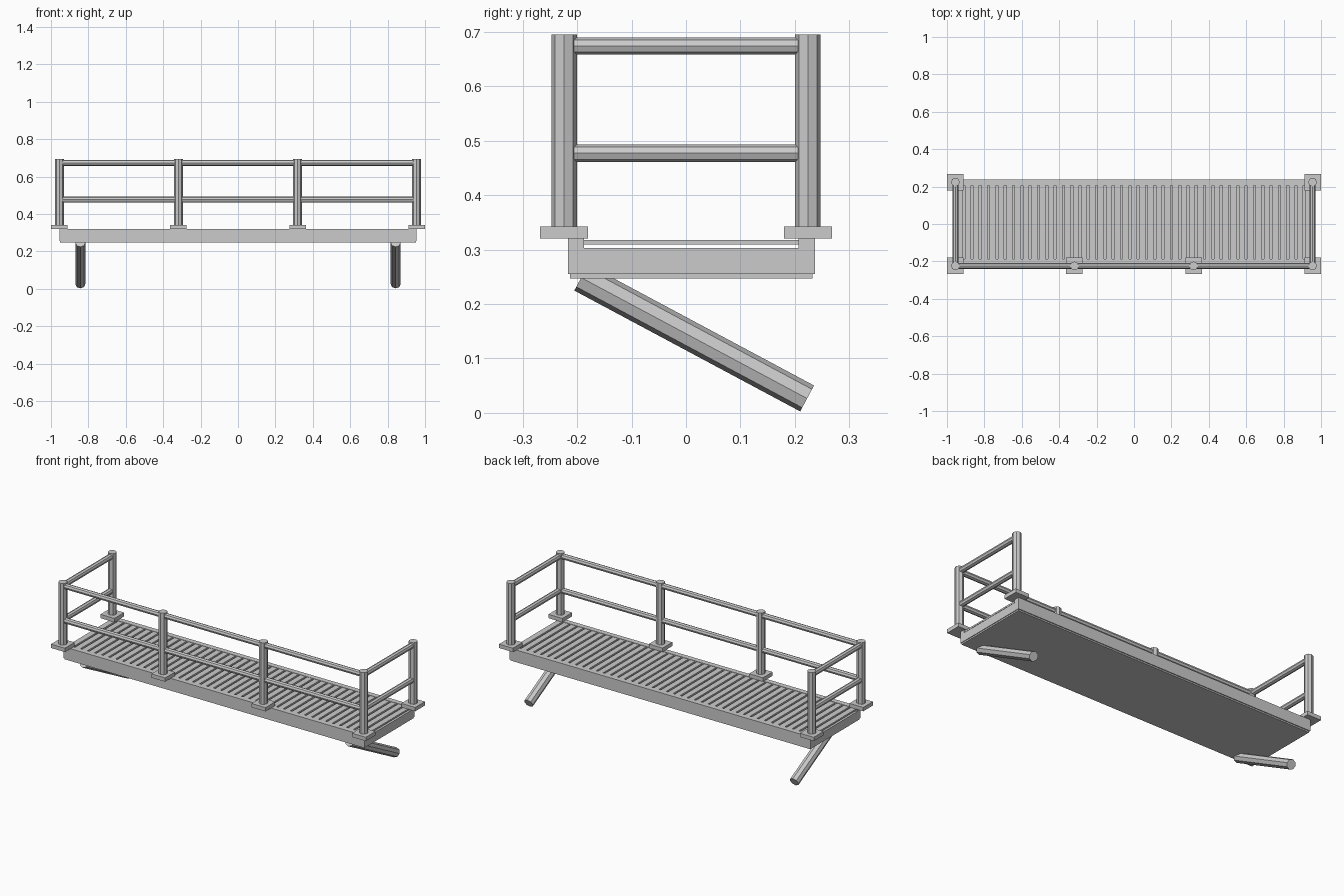
import bpy
from mathutils import Vector

if "Cube" in bpy.data.objects:
    bpy.data.objects.remove(bpy.data.objects["Cube"])


def box(name, x0, x1, y0, y1, z0, z1):
    bpy.ops.mesh.primitive_cube_add(size=1, location=((x0 + x1) / 2, (y0 + y1) / 2, (z0 + z1) / 2))
    o = bpy.context.object
    o.name = name
    o.scale = (x1 - x0, y1 - y0, z1 - z0)
    bpy.ops.object.transform_apply(location=False, rotation=False, scale=True)
    return o


def tube(name, a, b, r):
    # eight-sided flat-faced bar between two points
    a, b = Vector(a), Vector(b)
    d = b - a
    bpy.ops.mesh.primitive_cylinder_add(vertices=8, radius=r, depth=d.length, location=(a + b) / 2)
    o = bpy.context.object
    o.name = name
    o.rotation_euler = d.to_track_quat('Z', 'Y').to_euler()
    return o


L = 0.955          # half length of the deck
PY = 0.224         # post distance from the centre line
TOP = 0.32         # deck height

# deck frame
box("bottom_plate", -L + 0.004, L - 0.004, -0.213, 0.232, 0.247, 0.256)
box("deck_core", -L, L, -0.187, 0.207, 0.255, 0.303)
box("front_beam", -L, L, -0.217, -0.187, 0.255, TOP)
box("back_beam", -L, L, 0.207, 0.237, 0.255, TOP)

# slats across the deck
n = 43
pitch = 2 * L / n
for i in range(n):
    x = -L + (i + 0.5) * pitch
    box(f"slat_{i + 1}", x - 0.0165, x + 0.0165, -0.187, 0.207, 0.309, 0.318)

# posts on square base plates
posts = [(x, -PY) for x in (-L, -L / 3, L / 3, L)] + [(-L, PY), (L, PY)]
for i, (x, y) in enumerate(posts):
    box(f"base_plate_{i + 1}", x - 0.044, x + 0.044, y - 0.044, y + 0.044, TOP, 0.342)
    tube(f"post_{i + 1}", (x, y, 0.335), (x, y, 0.695), 0.0235)

# top and middle rails along the front and both ends
for label, z in (("middle", 0.477), ("top", 0.674)):
    for i in range(3):
        x = -L + i * 2 * L / 3
        tube(f"{label}_front_rail_{i + 1}", (x + 0.018, -PY, z), (x + 2 * L / 3 - 0.018, -PY, z), 0.016)
    for side, x in (("left", -L), ("right", L)):
        tube(f"{label}_{side}_rail", (x, -PY + 0.018, z), (x, PY - 0.018, z), 0.016)

# slanted support legs
for side, x in (("left", -0.843), ("right", 0.843)):
    tube(f"{side}_leg", (x, -0.1925, 0.2485), (x, 0.2225, 0.0265), 0.027)
